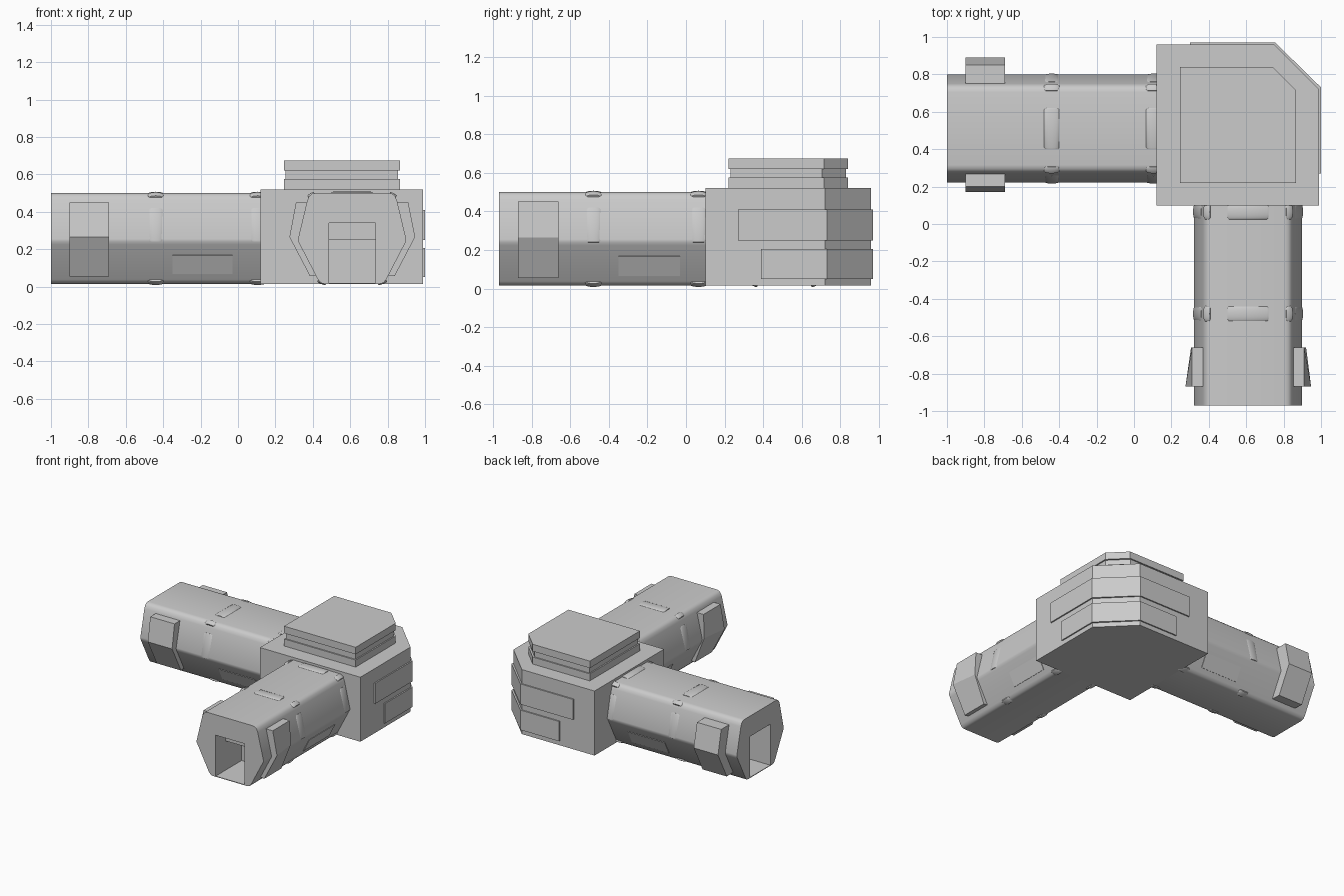
import bpy, bmesh, math
from mathutils import Vector

if "Cube" in bpy.data.objects:
    bpy.data.objects.remove(bpy.data.objects["Cube"])


def loft(name, rings, smooth=False):
    """Skin a list of equal-length point rings, capped at both ends."""
    bm = bmesh.new()
    vs = [[bm.verts.new(p) for p in r] for r in rings]
    n = len(rings[0])
    for a, b in zip(vs, vs[1:]):
        for i in range(n):
            j = (i + 1) % n
            bm.faces.new((a[i], a[j], b[j], b[i]))
    bm.faces.new(vs[0])
    bm.faces.new(vs[-1])
    bmesh.ops.recalc_face_normals(bm, faces=bm.faces)
    me = bpy.data.meshes.new(name)
    bm.to_mesh(me)
    bm.free()
    ob = bpy.data.objects.new(name, me)
    bpy.context.collection.objects.link(ob)
    if smooth:
        bpy.ops.object.select_all(action='DESELECT')
        ob.select_set(True)
        bpy.context.view_layer.objects.active = ob
        bpy.ops.object.shade_smooth_by_angle(angle=math.radians(40))
    return ob


def slab(name, outline, z0, z1):
    return loft(name, [[(x, y, z) for x, y in outline] for z in (z0, z1)])


def block(x0, x1, y0, y1, c):
    """Rectangle outline with its back right corner cut off."""
    return [(x0, y0), (x1, y0), (x1, y1 - c), (x1 - c, y1), (x0, y1)]


# Corner hub with its stepped cap
slab("hub", block(0.12, 0.99, 0.10, 0.96, 0.24), 0.015, 0.52)
slab("cap_base", block(0.245, 0.865, 0.22, 0.84, 0.125), 0.51, 0.575)
slab("cap_neck", block(0.255, 0.855, 0.23, 0.83, 0.125), 0.57, 0.625)
slab("cap_top", block(0.245, 0.865, 0.22, 0.84, 0.125), 0.62, 0.675)

# Armour bands wrapping the cut corner
for name, x, y, z0, z1 in (("upper_band", 0.30, 0.27, 0.25, 0.41),
                           ("lower_band", 0.42, 0.39, 0.05, 0.205)):
    slab(name, [(x, 0.93), (x, 0.97), (0.755, 0.97), (1.0, 0.73), (1.0, y), (0.95, y),
                (0.95, 0.70), (0.73, 0.93)], z0, z1)

# Half of the arm cross-section, bottom to top
HALF = [(0.15, 0.015), (0.168, 0.02), (0.183, 0.038), (0.28, 0.225), (0.288, 0.24),
        (0.289, 0.255), (0.24, 0.46), (0.23, 0.483), (0.215, 0.496), (0.195, 0.50)]
PROFILE = HALF + [(-u, z) for u, z in reversed(HALF)]


def ridge(name, to_world, p0, p1, t, height=0.007):
    """Flattened rounded rib lying on the arm surface from p0 to p1."""
    a, b = Vector(p0), Vector(p1)
    d = (b - a).normalized()
    n = Vector((d.y, -d.x))
    if n.dot((a + b) / 2 - Vector((0, 0.25))) < 0:
        n = -n
    length = (b - a).length
    rings = []
    for s, k in ((0, 0.75), (0.008, 1), (length - 0.008, 1), (length, 0.75)):
        ring = []
        for i in range(16):
            w = 2 * math.pi * i / 16
            p = a + d * s + n * (math.sin(w) * 0.011 * k - 0.011 + height)
            ring.append(to_world(p.x, t + math.cos(w) * 0.043 * k, p.y))
        rings.append(ring)
    loft(name, rings, True)


def arm(label, to_world, end, ribs, pads):
    body = loft(label + "_arm", [[to_world(u, t, z) for u, z in PROFILE] for t in (-0.15, end)])
    # Stepped socket in the open end
    for depth, top in ((0.12, 0.34), (0.32, 0.25)):
        sec = [(-0.124, 0.02), (0.124, 0.02), (0.124, top), (-0.124, top)]
        cut = loft("socket_cutter", [[to_world(u, t, z) for u, z in sec]
                                     for t in (end - depth, end + 0.05)])
        cut.hide_render = True
        bpy.ops.object.select_all(action='DESELECT')
        body.select_set(True)
        bpy.context.view_layer.objects.active = body
        m = body.modifiers.new("socket", 'BOOLEAN')
        m.operation, m.solver, m.object = 'DIFFERENCE', 'EXACT', cut
        bpy.ops.object.modifier_apply(modifier=m.name)
        bpy.data.objects.remove(cut)
    bpy.ops.object.shade_smooth_by_angle(angle=math.radians(40))

    # Ribs around the arm
    for t in ribs:
        ridge(label + "_top_rib", to_world, (-0.11, 0.50), (0.11, 0.50), t)
        for s in (-1, 1):
            ridge(label + "_side_rib", to_world, (s * 0.289, 0.24), (s * 0.248, 0.42), t)
            ridge(label + "_corner_rib", to_world, (s * 0.203, 0.501), (s * 0.237, 0.482), t)
            ridge(label + "_lower_rib", to_world, (s * 0.14, 0.012), (s * 0.185, 0.03), t)

    for s, (top, near, far) in zip((-1, 1), pads):
        # Thin plate on the lower side face
        sec = [(0.195, 0.07), (0.203, 0.066), (0.253, 0.166), (0.245, 0.17)]
        loft(label + "_side_plate", [[to_world(s * u, t, z) for u, z in sec]
                                     for t in (0.03, 0.35)])
        # Bent grip pad near the end
        rings = []
        for t, mid in ((end - 0.31, near), (end - 0.10, far)):
            low = 0.225 + (far - 0.335)
            sec = [(0.235, 0.45), (top, 0.45), (mid, 0.265), (low, 0.055),
                   (0.185, 0.06), (0.27, 0.25)]
            rings.append([to_world(s * u, t, z) for u, z in sec])
        loft(label + "_grip_pad", rings)


arm("left", lambda u, t, z: (-t, 0.51 + u, z), 1.0, (0.44, -0.105),
    ((0.31, 0.34, 0.34), (0.34, 0.38, 0.38)))
arm("front", lambda u, t, z: (0.61 + u, -t, z), 0.97, (0.48, -0.065),
    ((0.30, 0.305, 0.335), (0.30, 0.31, 0.337)))
